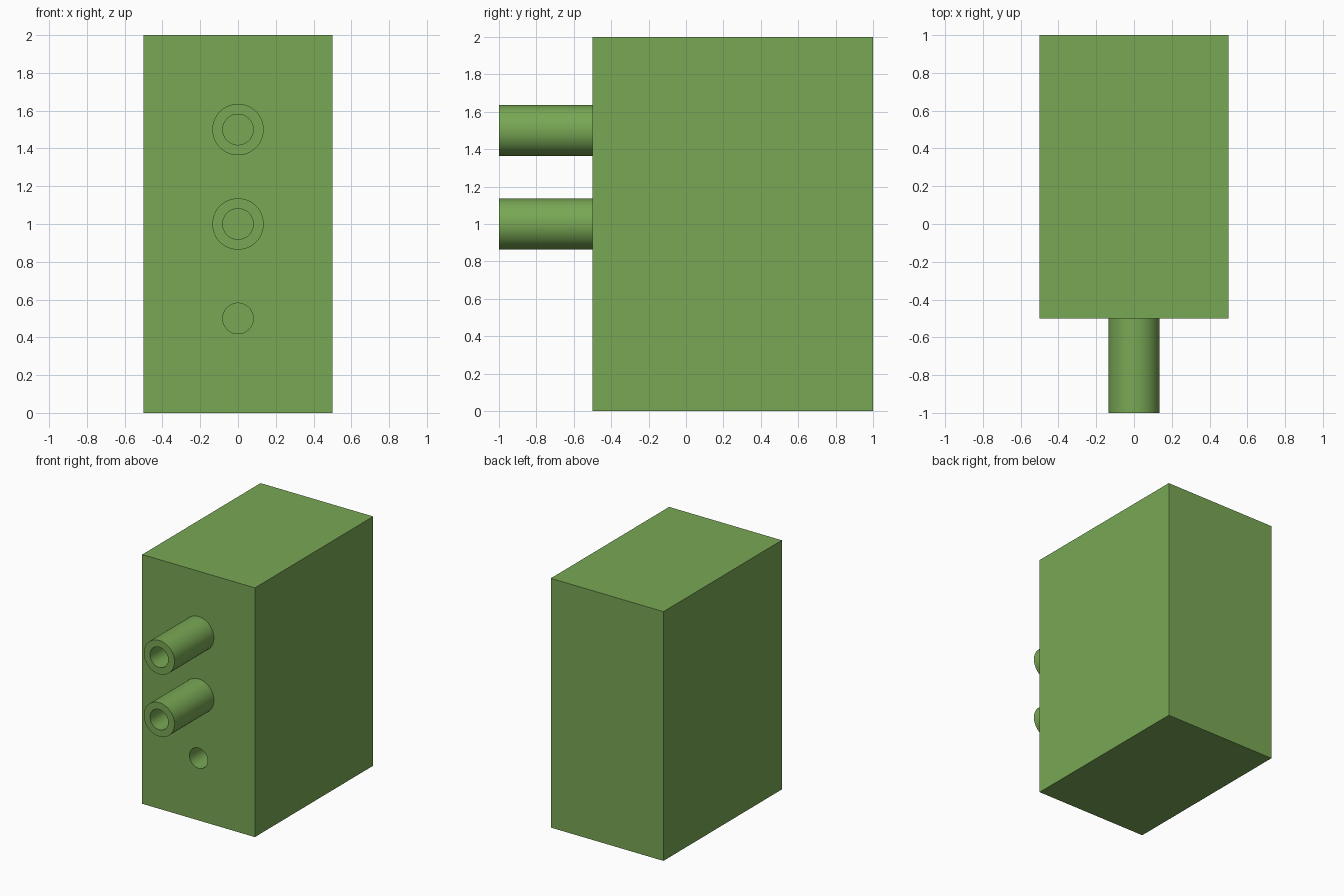
import bpy
import bmesh
import math
from mathutils import Matrix, Vector

if "Cube" in bpy.data.objects:
    bpy.data.objects.remove(bpy.data.objects["Cube"])

R_OUT, R_BORE = 0.136, 0.081
FRONT, TIP, BORE_END = -0.5, -1.0, 0.0
SEGMENTS = 64

green = bpy.data.materials.new("green")
green.diffuse_color = (0.19, 0.39, 0.09, 1.0)
green.use_nodes = True
green.node_tree.nodes["Principled BSDF"].inputs["Base Color"].default_value = green.diffuse_color


def add_object(name, bm):
    mesh = bpy.data.meshes.new(name)
    bmesh.ops.recalc_face_normals(bm, faces=bm.faces)
    bm.to_mesh(mesh)
    bm.free()
    obj = bpy.data.objects.new(name, mesh)
    bpy.context.collection.objects.link(obj)
    mesh.materials.append(green)
    return obj


def smooth(obj):
    bpy.ops.object.select_all(action='DESELECT')
    obj.select_set(True)
    bpy.context.view_layer.objects.active = obj
    bpy.ops.object.shade_smooth_by_angle(angle=math.radians(30))


def lathe(name, profile, z):
    """Revolve (radius, y) points around an axis along y at height z."""
    bm = bmesh.new()
    verts = [bm.verts.new((r, y, z)) for r, y in profile]
    edges = [bm.edges.new(pair) for pair in zip(verts, verts[1:])]
    bmesh.ops.spin(bm, geom=verts + edges, cent=(0, 0, z), axis=(0, 1, 0),
                   angle=math.tau, steps=SEGMENTS)
    bmesh.ops.remove_doubles(bm, verts=bm.verts, dist=1e-4)
    return add_object(name, bm)


# Main block
bm = bmesh.new()
bmesh.ops.create_cube(bm, size=1.0, matrix=Matrix.Translation((0, 0.25, 1))
                      @ Matrix.Diagonal((1, 1.5, 2, 1)))
block = add_object("block", bm)

# Three blind bores in the front face
cutters = []
for z in (0.5, 1.0, 1.5):
    cutter = lathe("bore_cutter", [(0, TIP - 0.1), (R_BORE, TIP - 0.1),
                                   (R_BORE, BORE_END), (0, BORE_END)], z)
    cutter.hide_render = True
    cutters.append(cutter)
    mod = block.modifiers.new("bore", 'BOOLEAN')
    mod.operation = 'DIFFERENCE'
    mod.solver = 'EXACT'
    mod.object = cutter
bpy.context.view_layer.objects.active = block
for mod in list(block.modifiers):
    bpy.ops.object.modifier_apply(modifier=mod.name)
for cutter in cutters:
    bpy.data.objects.remove(cutter)
smooth(block)

# Two hollow pegs in line with the upper bores
for name, z in (("lower_peg", 1.0), ("upper_peg", 1.5)):
    smooth(lathe(name, [(R_OUT, FRONT), (R_OUT, TIP),
                        (R_BORE, TIP), (R_BORE, FRONT)], z))
